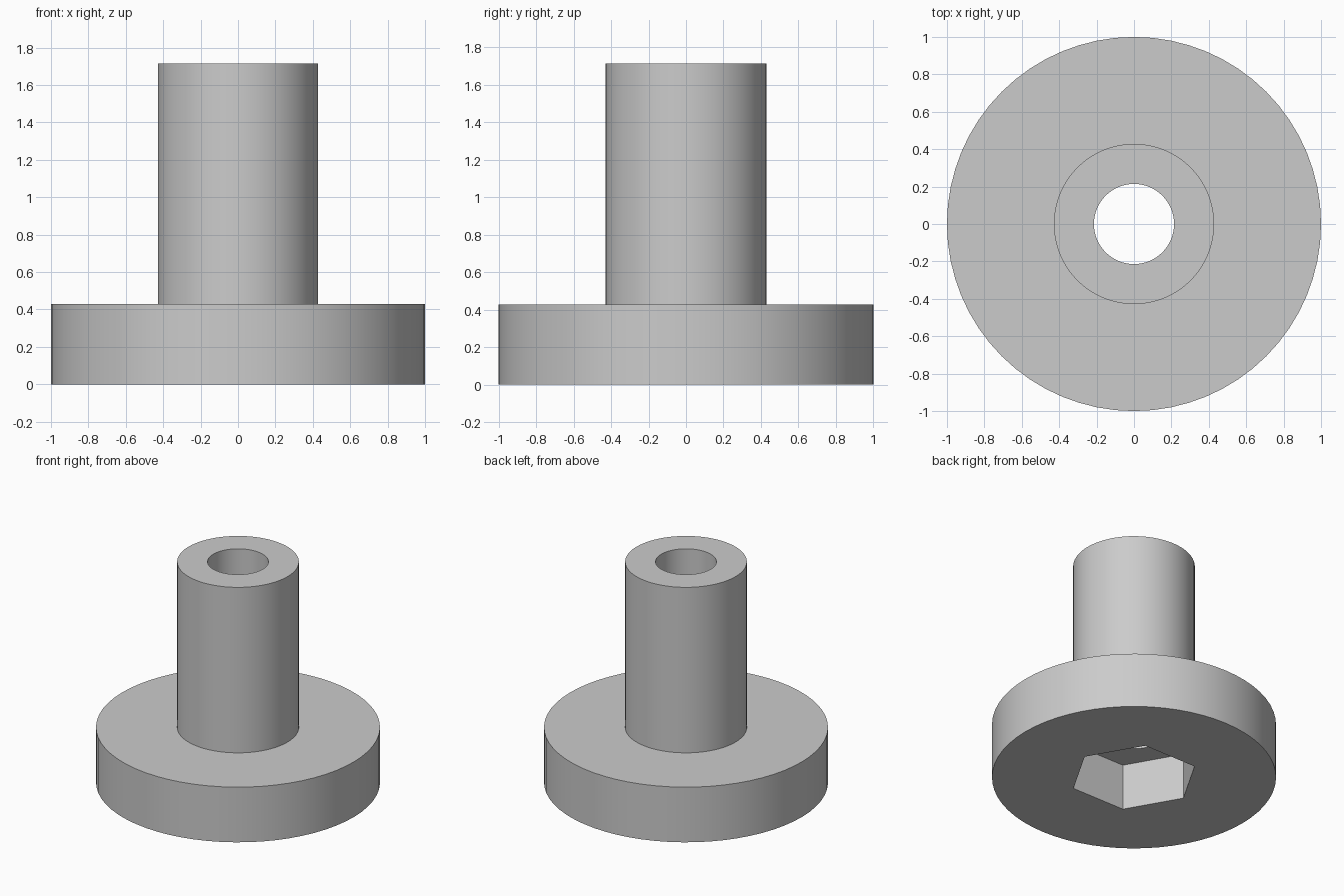
import bpy
import bmesh
import math
from mathutils import Vector

cube = bpy.data.objects.get("Cube")
if cube:
    bpy.data.objects.remove(cube, do_unlink=True)

SEGMENTS = 64
UNIT = 1 / 7                      # flange radius is seven units
FLANGE_R, SHAFT_R, BORE_R = 7 * UNIT, 3 * UNIT, 1.5 * UNIT
FLANGE_H, TOTAL_H = 3 * UNIT, 12 * UNIT
SOCKET_R, SOCKET_DEPTH = 3.175 * UNIT, 2.5 * UNIT

grey = bpy.data.materials.new("plain grey")
grey.use_nodes = True
colour = (0.6, 0.6, 0.6, 1)
grey.diffuse_color = colour
grey.node_tree.nodes["Principled BSDF"].inputs["Base Color"].default_value = colour


def lathe(name, profile):
    """Spin a closed (radius, height) profile around the z axis."""
    bm = bmesh.new()
    verts = [bm.verts.new((r, 0, z)) for r, z in profile]
    edges = [bm.edges.new((v, verts[(i + 1) % len(verts)])) for i, v in enumerate(verts)]
    bmesh.ops.spin(bm, geom=verts + edges, axis=(0, 0, 1), cent=(0, 0, 0),
                   angle=math.tau, steps=SEGMENTS, use_merge=True)
    bmesh.ops.remove_doubles(bm, verts=bm.verts, dist=1e-5)
    bmesh.ops.recalc_face_normals(bm, faces=bm.faces)
    mesh = bpy.data.meshes.new(name)
    bm.to_mesh(mesh)
    bm.free()
    obj = bpy.data.objects.new(name, mesh)
    bpy.context.collection.objects.link(obj)
    mesh.materials.append(grey)
    return obj


# Flange and hollow shaft in one turned body
body = lathe("flanged_bushing", [
    (BORE_R, 0), (FLANGE_R, 0), (FLANGE_R, FLANGE_H),
    (SHAFT_R, FLANGE_H), (SHAFT_R, TOTAL_H), (BORE_R, TOTAL_H)])

# Hexagonal socket cut into the underside, corners on the x axis
bpy.ops.mesh.primitive_cylinder_add(vertices=6, radius=SOCKET_R, depth=2 * SOCKET_DEPTH,
                                    rotation=(0, 0, math.radians(30)))
cutter = bpy.context.object
cutter.name = "hex_socket_cutter"
cutter.hide_render = True
cutter.data.materials.append(grey)

cut = body.modifiers.new("hex socket", 'BOOLEAN')
cut.operation = 'DIFFERENCE'
cut.solver = 'EXACT'
cut.object = cutter

bpy.ops.object.select_all(action='DESELECT')
body.select_set(True)
bpy.context.view_layer.objects.active = body
bpy.ops.object.modifier_apply(modifier=cut.name)
bpy.data.objects.remove(cutter, do_unlink=True)

# Smooth round walls, crisp rims and socket corners
bpy.ops.object.shade_smooth_by_angle(angle=math.radians(30))
